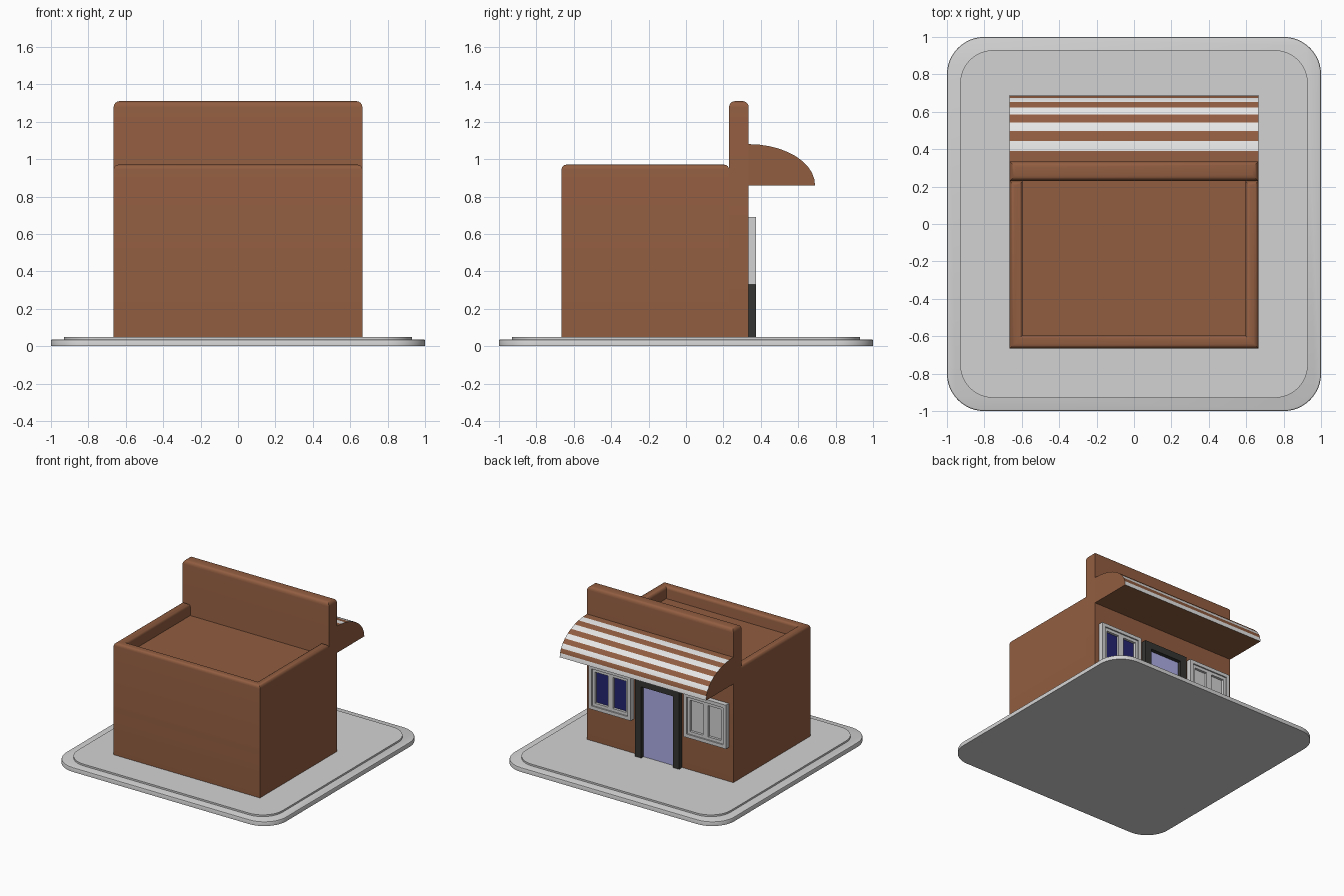
import bpy, bmesh, math

if "Cube" in bpy.data.objects:
    bpy.data.objects.remove(bpy.data.objects["Cube"])


def material(name, r, g, b):
    m = bpy.data.materials.new(name)
    m.diffuse_color = (r, g, b, 1)
    m.use_nodes = True
    m.node_tree.nodes["Principled BSDF"].inputs["Base Color"].default_value = m.diffuse_color
    return m


BROWN = material("brown_wall", 0.285, 0.11, 0.052)
WHITE = material("white_stripe", 0.8, 0.8, 0.8)
GREY = material("light_grey", 0.65, 0.65, 0.65)
DARK = material("dark_frame", 0.036, 0.036, 0.034)
VIOLET = material("violet_door", 0.42, 0.42, 0.8)
BLUE = material("dark_blue_glass", 0.018, 0.018, 0.168)


def finish(name, bm, *mats):
    bmesh.ops.recalc_face_normals(bm, faces=bm.faces)
    me = bpy.data.meshes.new(name)
    bm.to_mesh(me)
    bm.free()
    for m in mats:
        me.materials.append(m)
    ob = bpy.data.objects.new(name, me)
    bpy.context.collection.objects.link(ob)
    return ob


def prism(name, outline, z0, z1, mat, bevel=0.0, segments=4):
    """Extrude an xy outline upwards and round its top edges."""
    bm = bmesh.new()
    base = bm.faces.new([bm.verts.new((x, y, z0)) for x, y in outline])
    ext = bmesh.ops.extrude_face_region(bm, geom=[base], use_keep_orig=True)["geom"]
    for v in ext:
        if isinstance(v, bmesh.types.BMVert):
            v.co.z = z1
    bmesh.ops.recalc_face_normals(bm, faces=bm.faces)
    if bevel:
        top = [e for e in bm.edges if all(abs(v.co.z - z1) < 1e-5 for v in e.verts)]
        bmesh.ops.bevel(bm, geom=top, offset=bevel, segments=segments,
                        affect='EDGES', profile=0.5, clamp_overlap=True)
    return finish(name, bm, mat)


def rect(x0, x1, y0, y1):
    return [(x0, y0), (x1, y0), (x1, y1), (x0, y1)]


def rounded_square(half, radius, steps=12):
    pts = []
    for q, (sx, sy) in enumerate([(1, 1), (-1, 1), (-1, -1), (1, -1)]):
        for i in range(steps + 1):
            a = math.pi / 2 * (q + i / steps)
            pts.append((sx * (half - radius) + radius * math.cos(a),
                        sy * (half - radius) + radius * math.sin(a)))
    return pts


def box(name, x0, x1, y0, y1, z0, z1, mat):
    return prism(name, rect(x0, x1, y0, y1), z0, z1, mat)


def frame(name, x0, x1, z0, z1, y0, y1, w, mat, bottom=True):
    """Rectangular frame in the xz plane; returns the opening size."""
    inner = z0 + w if bottom else z0
    box(name + "_side_a", x0, x0 + w, y0, y1, z0, z1, mat)
    box(name + "_side_b", x1 - w, x1, y0, y1, z0, z1, mat)
    box(name + "_top", x0 + w, x1 - w, y0, y1, z1 - w, z1, mat)
    if bottom:
        box(name + "_sill", x0 + w, x1 - w, y0, y1, z0, inner, mat)
    return x0 + w, x1 - w, inner, z1 - w


W, BACK, MID, FRONT = 0.665, -0.665, 0.23, 0.335

# ground slabs
smooth = [
    prism("lower_slab", rounded_square(1.0, 0.2), 0, 0.036, GREY, 0.008, 2),
    prism("upper_slab", rounded_square(0.93, 0.18), 0.03, 0.05, GREY),
]

# building: U-shaped walls around a sunken roof, tall front wall
R = W - 0.07
walls = [(-W, MID), (-W, BACK), (W, BACK), (W, MID),
         (R, MID), (R, BACK + 0.07), (-R, BACK + 0.07), (-R, MID)]
smooth.append(prism("walls", walls, 0.05, 0.97, BROWN, 0.025))
box("roof", -R, R, BACK + 0.07, MID, 0.05, 0.87, BROWN)
smooth.append(prism("front_wall", rect(-W, W, MID, FRONT), 0.05, 1.31, BROWN, 0.032))

# striped quarter-ellipse awning
bm = bmesh.new()
N = 10
arc = [(FRONT + 0.355 * math.sin(math.pi / 2 * i / N),
        0.86 + 0.22 * math.cos(math.pi / 2 * i / N)) for i in range(N + 1)]
profile = [(FRONT, 0.86)] + arc
left = [bm.verts.new((-W, y, z)) for y, z in profile]
right = [bm.verts.new((W, y, z)) for y, z in profile]
bm.faces.new(left)
bm.faces.new(right)
for i in range(len(profile)):
    j = (i + 1) % len(profile)
    f = bm.faces.new((left[i], left[j], right[j], right[i]))
    # every second curved strip is white
    f.material_index = 1 if i >= 1 and j > 1 and i % 2 == 0 else 0
smooth.append(finish("awning", bm, BROWN, WHITE))

# door
x0, x1, z0, z1 = frame("door_frame", -0.2, 0.2, 0.05, 0.69, FRONT, 0.375, 0.055, DARK, False)
box("door", x0, x1, FRONT, 0.344, z0, z1, VIOLET)

# windows: stepped frame, sash, mullion and two panes
for side, a, b, glass in (("right", 0.24, 0.625, BLUE), ("left", -0.625, -0.24, GREY)):
    name = side + "_window"
    o = frame(name + "_frame", a, b, 0.33, 0.69, FRONT, 0.375, 0.028, GREY)
    x0, x1, z0, z1 = frame(name + "_sash", *o, FRONT, 0.364, 0.024, GREY)
    c = (a + b) / 2
    box(name + "_mullion", c - 0.023, c + 0.023, FRONT, 0.364, z0, z1, GREY)
    box(name + "_pane_a", x0, c - 0.023, FRONT, 0.344, z0, z1, glass)
    box(name + "_pane_b", c + 0.023, x1, FRONT, 0.344, z0, z1, glass)

# smooth the rounded parts
bpy.ops.object.select_all(action='DESELECT')
for ob in smooth:
    ob.select_set(True)
bpy.context.view_layer.objects.active = smooth[0]
bpy.ops.object.shade_smooth_by_angle(angle=math.radians(40))
